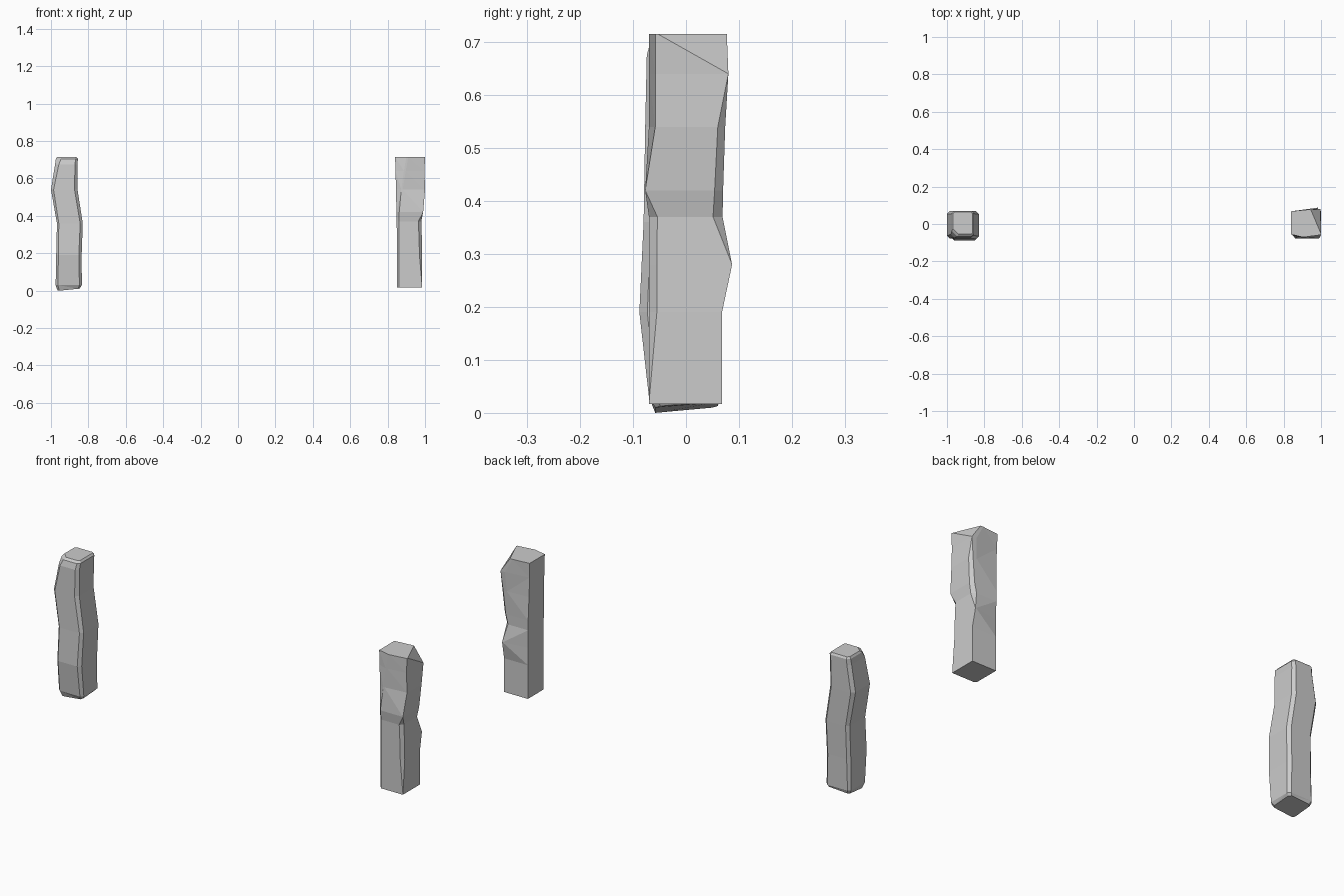
import bpy, bmesh


def ring(bm, z, x0, x1, y0, y1, fl=0, fr=0, br=0, bl=0):
    """Cross-section: a rectangle whose corners are cut by c or (cx, cy)."""
    pts = []
    for x, y, sx, sy, c, x_first in (
            (x0, y0, 1, 1, fl, False), (x1, y0, -1, 1, fr, True),
            (x1, y1, -1, -1, br, False), (x0, y1, 1, -1, bl, True)):
        cx, cy = c if isinstance(c, tuple) else (c, c)
        a, b = (x + sx * cx, y), (x, y + sy * cy)
        pts += [a, b] if x_first else [b, a]
    return [bm.verts.new((px, py, z)) for px, py in pts]


def post(name, sections, drop=None):
    """Loft the cross-sections into a rough-hewn post."""
    bm = bmesh.new()
    rings = [ring(bm, *s) for s in sections]
    if drop:
        for v, d in zip(rings[0], drop):
            v.co.z += d
    for lo, hi in zip(rings, rings[1:]):
        for i in range(8):
            j = (i + 1) % 8
            bm.faces.new((lo[i], lo[j], hi[j], hi[i]))
    bm.faces.new(rings[0][::-1])
    bm.faces.new(rings[-1])
    bmesh.ops.remove_doubles(bm, verts=bm.verts[:], dist=0.0005)
    bmesh.ops.triangulate(bm, faces=[f for f in bm.faces if len(f.verts) == 4])
    bmesh.ops.recalc_face_normals(bm, faces=bm.faces[:])
    me = bpy.data.meshes.new(name)
    bm.to_mesh(me)
    bm.free()
    ob = bpy.data.objects.new(name, me)
    bpy.context.collection.objects.link(ob)
    return ob


# Right post: slanted top shoulder, notched front and back right edges
post("right_post", [
    (0.017, .85, .985, -.070, .068, .012),
    (0.19, .85, .985, -.070, .068, .012, .015),
    (0.28, .85, .983, -.070, .087, .012, .015, 0, (.13, .019)),
    (0.37, .848, .980, -.070, .069, .013, .016, .018),
    (0.42, .847, .990, -.077, .070, (.015, .018), 0, .016),
    (0.54, .845, 1.0, -.070, .074, (.028, .015), (.12, .012), .014, (.12, .008)),
    (0.64, .842, .997, -.070, .080, (.045, .015), (.10, .012), 0, (.13, .015)),
    (0.715, .84, 1.0, -.070, .077, (.06, .015), (.09, .012), (.055, .13), (.09, .009)),
])

# Left post: gently wavy, bevelled edges, tilted foot and bevelled top
post("left_post", [
    (0.013, -.965, -.845, -.058, .060, .010, .010, .010, .010),
    (0.030, -.975, -.835, -.070, .066, .012, .013, .014, .012),
    (0.19, -.972, -.836, -.088, .066, .012, .015, .015, .014),
    (0.36, -.968, -.830, -.080, .069, .010, .014, .015, .014),
    (0.54, -1.0, -.858, -.077, .070, .014, .016, .015, .016),
    (0.675, -.978, -.858, -.074, .070, .020, .014, .013, .016),
    (0.705, -.974, -.856, -.066, .070, .028, .012, .012, .014),
    (0.715, -.968, -.864, -.054, .064, .030, .008, .008, .010),
], drop=[-.012, -.013, -.003, 0, .006, .006, 0, -.003])
